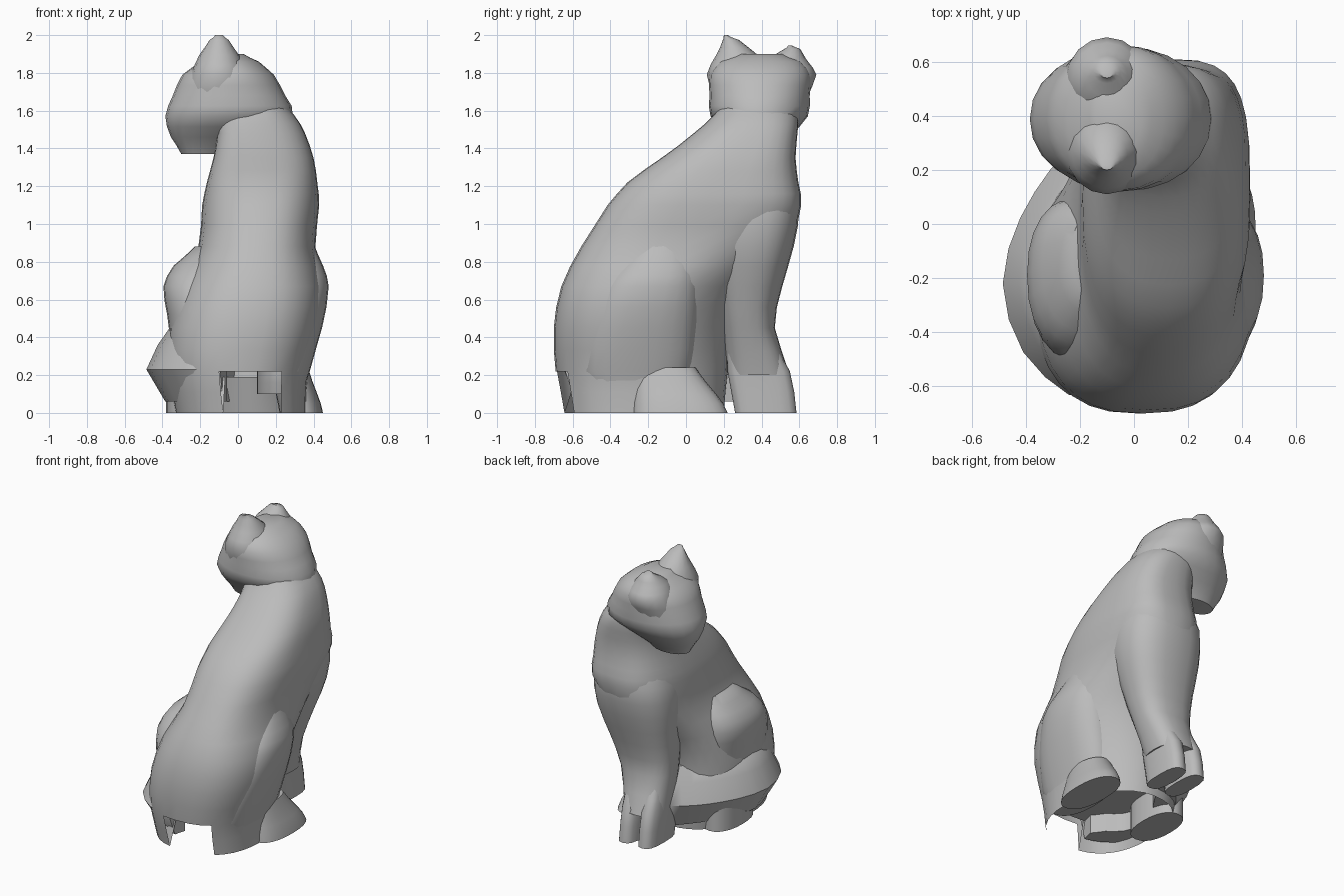
import bpy, bmesh, math
from mathutils import Vector

cube = bpy.data.objects.get("Cube")
if cube:
    bpy.data.objects.remove(cube, do_unlink=True)

grey = bpy.data.materials.new("stone grey")
grey.use_nodes = True
grey.diffuse_color = (0.5, 0.5, 0.5, 1)
grey.node_tree.nodes["Principled BSDF"].inputs["Base Color"].default_value = (0.5, 0.5, 0.5, 1)


def finish(name, bm, angle=45):
    """Turn a bmesh into a smooth shaded grey object."""
    mesh = bpy.data.meshes.new(name)
    bm.to_mesh(mesh)
    bm.free()
    mesh.materials.append(grey)
    obj = bpy.data.objects.new(name, mesh)
    bpy.context.collection.objects.link(obj)
    bpy.ops.object.select_all(action='DESELECT')
    obj.select_set(True)
    bpy.context.view_layer.objects.active = obj
    bpy.ops.object.shade_smooth_by_angle(angle=math.radians(angle))


def refine(rows, steps):
    """Smooth interpolation of the sections, with even height steps."""
    out = []
    for i in range(len(rows) - 1):
        a, b = rows[max(i - 1, 0)], rows[i]
        c, d = rows[i + 1], rows[min(i + 2, len(rows) - 1)]
        for s in range(steps):
            t = s / steps
            row = [0.5 * (2 * q + (r - p) * t + (2 * p - 5 * q + 4 * r - w) * t * t
                          + (3 * q - p - 3 * r + w) * t ** 3)
                   for p, q, r, w in zip(a, b, c, d)]
            row[0] = b[0] + (c[0] - b[0]) * t
            out.append(row)
    return out + [list(rows[-1])]


def loft(name, rows, sides=24, steps=2, power=2.3, hollow=0, arch=None):
    """Stack rounded sections (z, x min, x max, y min, y max[, power of the +x +y corner])."""
    bm = bmesh.new()
    rings = []
    for z, x0, x1, y0, y1, *corner in refine(rows, steps):
        ring = []
        for k in range(sides):
            a = 2 * math.pi * k / sides
            c, s = math.cos(a), math.sin(a)
            p = corner[0] if corner and k < sides / 4 else power
            x = math.copysign(abs(c) ** (2 / p), c)
            y = math.copysign(abs(s) ** (2 / p), s)
            ring.append(bm.verts.new(((x0 + x1) / 2 + x * (x1 - x0) / 2,
                                      (y0 + y1) / 2 + y * (y1 - y0) / 2, z)))
        rings.append(ring)
    for lo, hi in zip(rings, rings[1:]):
        for k in range(sides):
            n = (k + 1) % sides
            bm.faces.new((lo[k], lo[n], hi[n], hi[k]))
    base = bm.faces.new(rings[0][::-1])
    bm.faces.new(rings[-1])
    if hollow:
        bm.normal_update()
        bmesh.ops.inset_individual(bm, faces=[base], thickness=0.06, depth=-hollow)
    if arch:
        # Open the rear wall below the arch height
        x0, x1, height = arch
        gone = []
        for f in bm.faces:
            m = f.calc_center_median()
            if x0 < m.x < x1 and m.y < -0.4 and m.z < height and len(f.verts) == 4:
                gone.append(f)
        bmesh.ops.delete(bm, geom=gone, context='FACES')
    finish(name, bm)


# Torso: wide seat rising and leaning forward into the neck
loft("torso", [
    (0.00, -0.33, 0.36, -0.65, 0.20, 1.8),
    (0.22, -0.37, 0.37, -0.69, 0.22, 1.8),
    (0.45, -0.36, 0.43, -0.70, 0.24, 1.7),
    (0.67, -0.30, 0.45, -0.66, 0.34, 1.7),
    (0.88, -0.21, 0.41, -0.555, 0.54, 2.2),
    (1.10, -0.19, 0.43, -0.415, 0.61, 3.3),
    (1.22, -0.165, 0.42, -0.31, 0.595, 3.3),
    (1.35, -0.13, 0.40, -0.13, 0.58, 3.2),
    (1.48, -0.11, 0.355, 0.04, 0.59, 2.8),
    (1.58, -0.12, 0.295, 0.15, 0.59, 2.3),
    (1.72, -0.10, 0.17, 0.24, 0.53, 2.0),
], sides=32, power=2.5, hollow=0.19, arch=(-0.09, 0.24, 0.2))

# Haunches swelling out of the seat
loft("left_haunch", [
    (0.10, 0.10, 0.35, -0.52, -0.02),
    (0.22, 0.10, 0.38, -0.56, 0.03),
    (0.45, 0.10, 0.445, -0.54, 0.06),
    (0.67, 0.10, 0.48, -0.46, 0.08),
    (0.78, 0.10, 0.45, -0.38, 0.08),
    (0.90, 0.10, 0.40, -0.28, 0.05),
])
loft("right_haunch", [
    (0.38, -0.36, 0.00, -0.52, 0.06),
    (0.52, -0.375, 0.00, -0.52, 0.08),
    (0.67, -0.395, 0.00, -0.48, 0.10),
    (0.78, -0.34, 0.00, -0.40, 0.09),
    (0.88, -0.23, 0.00, -0.28, 0.06),
])

# Hind feet
loft("left_hind_foot", [
    (0.00, 0.22, 0.45, -0.28, 0.22),
    (0.10, 0.20, 0.42, -0.28, 0.16),
    (0.24, 0.18, 0.37, -0.28, 0.05),
])
loft("right_hind_foot", [
    (0.00, -0.38, -0.15, -0.30, 0.12),
    (0.24, -0.38, -0.15, -0.30, 0.12),
])

# Chest column narrowing down into two front legs standing close together
loft("chest", [
    (0.20, -0.13, 0.16, 0.22, 0.55),
    (0.45, -0.14, 0.24, 0.19, 0.47),
    (0.67, -0.15, 0.32, 0.15, 0.51),
    (0.88, -0.17, 0.39, 0.12, 0.57),
    (1.10, -0.16, 0.40, 0.10, 0.60),
    (1.32, -0.08, 0.33, 0.10, 0.54),
], power=2.5)
for name, x0, x1 in (("right_front_leg", -0.13, 0.0), ("left_front_leg", 0.02, 0.15)):
    loft(name, [
        (0.00, x0, x1, 0.26, 0.585),
        (0.22, x0, x1, 0.22, 0.55),
        (0.40, x0 + 0.02, x1 + 0.01, 0.22, 0.46),
    ], sides=16, power=2.8)

# Tail: wedge section swept round the right side to the front paws
path = [(-0.08, -0.585), (-0.19, -0.545), (-0.325, -0.42), (-0.385, -0.22),
        (-0.33, -0.02), (-0.23, 0.14), (-0.13, 0.26), (-0.05, 0.34)]
section = [(-0.14, 0.48), (-0.03, 0.46), (0.04, 0.36), (0.10, 0.23), (0.0, 0.06), (-0.14, 0.06)]
path = [p[1:] for p in refine([(0, *p) for p in path], 2)]
bm = bmesh.new()
rings = []
for i, p in enumerate(path):
    t = Vector(path[min(i + 1, len(path) - 1)]) - Vector(path[max(i - 1, 0)])
    t.normalize()
    out = Vector((t.y, -t.x))
    if out.dot(Vector(p) - Vector((0.1, -0.1))) < 0:
        out = -out
    size = min(1, 0.6 + 0.2 * i, 0.65 + 0.1 * (len(path) - 1 - i))
    rings.append([bm.verts.new((p[0] + out.x * o * size, p[1] + out.y * o * size, z))
                  for o, z in section])
for a, b in zip(rings, rings[1:]):
    for k in range(len(section)):
        n = (k + 1) % len(section)
        bm.faces.new((a[k], a[n], b[n], b[k]))
bm.faces.new(rings[0])
bm.faces.new(rings[-1][::-1])
bmesh.ops.recalc_face_normals(bm, faces=bm.faces[:])
finish("tail", bm)

# Head turned to the side, with a blunt muzzle and undercut jaw
loft("head", [
    (1.37, -0.30, -0.04, 0.32, 0.48),
    (1.46, -0.355, 0.12, 0.24, 0.55),
    (1.57, -0.385, 0.29, 0.13, 0.645),
    (1.68, -0.345, 0.25, 0.125, 0.655),
    (1.79, -0.295, 0.19, 0.125, 0.66),
    (1.86, -0.20, 0.11, 0.18, 0.61),
    (1.90, -0.14, 0.03, 0.27, 0.51),
], power=2.1)

# Ears: broad peaks on each side of the head, the far one slightly lower
for name, side, peak, tip in (("near_ear", -1, 2.0, 0.19), ("far_ear", 1, 1.945, 0.15)):
    rows = []
    for t, half, inner, outer in ((-0.8, 0.17, 0.02, 0.24), (0, 0.15, -0.02, 0.29),
                                  (0.5, 0.105, 0.02, 0.24), (0.88, 0.05, 0.12, 0.205),
                                  (1, 0.02, tip - 0.01, tip + 0.01)):
        y0, y1 = sorted((0.40 + side * inner, 0.40 + side * outer))
        rows.append((1.79 + t * (peak - 1.79), -0.10 - half, -0.10 + half, y0, y1))
    loft(name, rows, sides=16, power=2)
